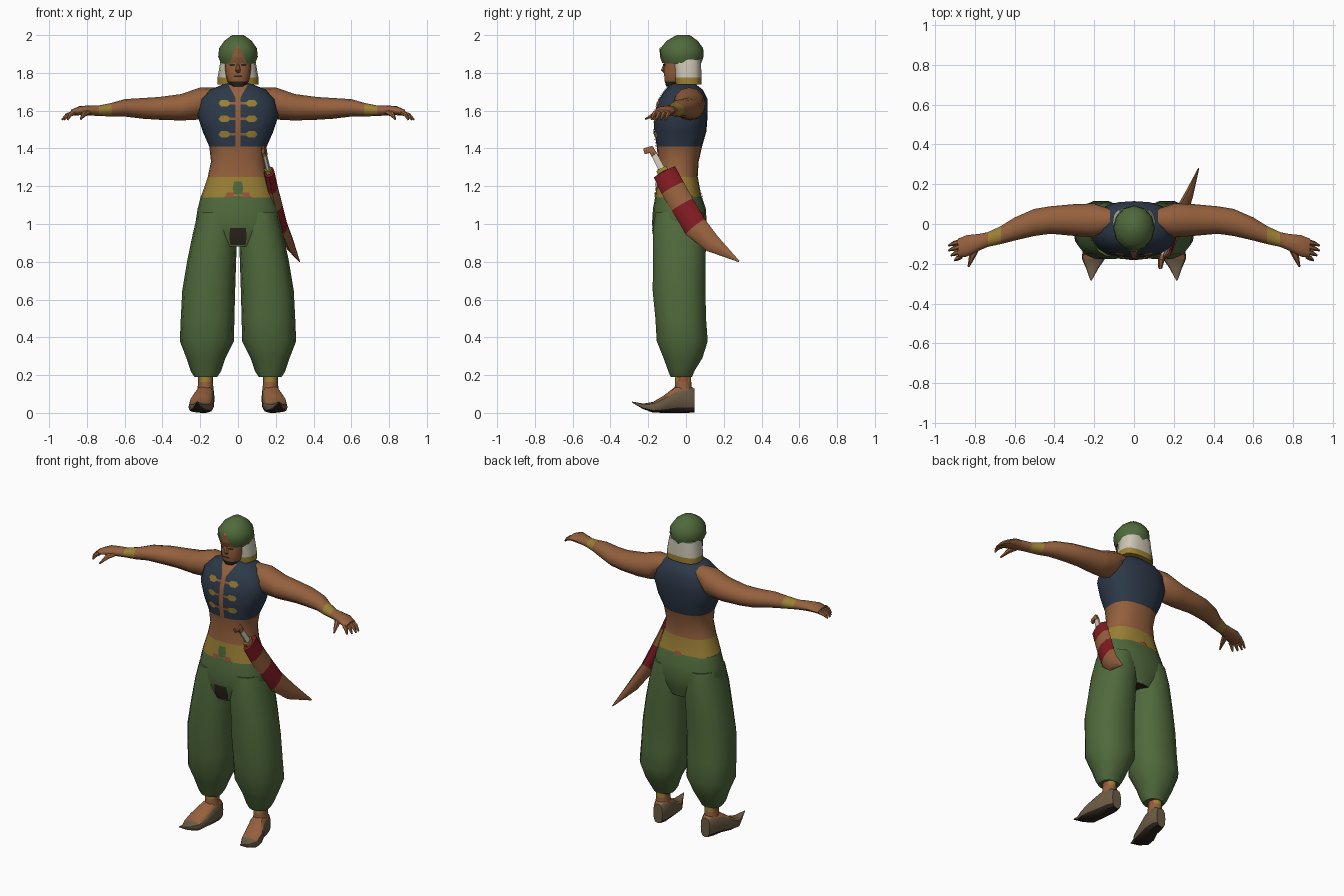
import bpy, bmesh, math
from mathutils import Vector
from mathutils.bvhtree import BVHTree

cube = bpy.data.objects.get("Cube")
if cube:
    bpy.data.objects.remove(cube, do_unlink=True)

X, Y, Z = Vector((1, 0, 0)), Vector((0, 1, 0)), Vector((0, 0, 1))
COLOURS = {
    "skin": (.30, .118, .047), "green cloth": (.08, .142, .045),
    "navy cloth": (.026, .041, .066), "gold": (.33, .215, .035),
    "red": (.22, .011, .015), "cream cloth": (.6, .56, .45),
    "dark brown": (.025, .018, .012), "shoe leather": (.15, .107, .061),
    "rust": (.32, .09, .04),
}
MATS = {}
for label, rgb in COLOURS.items():
    mat = bpy.data.materials.new(label)
    mat.use_nodes = True
    mat.diffuse_color = (*rgb, 1)
    shader = mat.node_tree.nodes["Principled BSDF"]
    shader.inputs["Base Color"].default_value = (*rgb, 1)
    shader.inputs["Roughness"].default_value = .9
    MATS[label] = mat


def finish(name, bm, rule, mirror=False, angle=50):
    """Turn a bmesh into an object, colouring each face by the rule."""
    mesh = bpy.data.meshes.new(name)
    used = []
    bm.normal_update()
    for face in bm.faces:
        label = rule if isinstance(rule, str) else rule(face.calc_center_median(), face.normal)
        if label not in used:
            used.append(label)
            mesh.materials.append(MATS[label])
        face.material_index = used.index(label)
    bm.to_mesh(mesh)
    bm.free()
    obj = bpy.data.objects.new(name, mesh)
    bpy.context.collection.objects.link(obj)
    bpy.ops.object.select_all(action='DESELECT')
    obj.select_set(True)
    bpy.context.view_layer.objects.active = obj
    bpy.ops.object.shade_smooth_by_angle(angle=math.radians(angle))
    if mirror:
        obj.modifiers.new("Mirror", 'MIRROR').use_mirror_merge = False
    return obj


def sweep(name, sections, rule, axis=None, side=X, sides=12, power=2, **options):
    """Skin rounded rings along sections of (x, y, z, radius along side, other radius)."""
    bm = bmesh.new()
    points = [Vector(s[:3]) for s in sections]
    rings = []
    for i, (point, s) in enumerate(zip(points, sections)):
        along = axis or (points[min(i + 1, len(points) - 1)] - points[max(i - 1, 0)]).normalized()
        u = (side - along * side.dot(along)).normalized()
        v = along.cross(u)
        ring = []
        for k in range(sides):
            a = math.tau * k / sides
            c, d = (math.copysign(abs(w) ** (2 / power), w) for w in (math.cos(a), math.sin(a)))
            ring.append(bm.verts.new(point + u * c * s[3] + v * d * s[4]))
        rings.append(ring)
    for low, high in zip(rings, rings[1:]):
        for k in range(sides):
            j = (k + 1) % sides
            bm.faces.new((low[k], low[j], high[j], high[k]))
    bm.faces.new(rings[0])
    bm.faces.new(rings[-1])
    bmesh.ops.recalc_face_normals(bm, faces=bm.faces)
    return finish(name, bm, rule, **options)


def patch(name, target, rows, label, facing=-1, mirror=False, cols=4, steps=4):
    """Lay a thin painted plate on a part; rows are (z, x start, x end), rising."""
    mesh = target.data
    tree = BVHTree.FromPolygons([v.co for v in mesh.vertices], [p.vertices[:] for p in mesh.polygons])
    fine = [rows[0]]
    for low, high in zip(rows, rows[1:]):
        fine += [[p + (q - p) * t / steps for p, q in zip(low, high)] for t in range(1, steps + 1)]
    bm = bmesh.new()
    grid = []
    for z, start, end in fine:
        line = []
        for c in range(cols + 1):
            origin = Vector((start + (end - start) * c / cols, facing, z))
            hit = tree.ray_cast(origin, Y * -facing)[0] or tree.find_nearest(origin)[0]
            line.append(bm.verts.new(hit + Y * facing * .005))
        grid.append(line)
    for low, high in zip(grid, grid[1:]):
        for c in range(cols):
            quad = [low[c], low[c + 1], high[c + 1], high[c]]
            bm.faces.new(quad if facing < 0 else quad[::-1])
    return finish(name, bm, label, mirror)


# Torso: sash, bare waist and vest
torso = sweep("torso", [
    (0, -.04, 1.14, .197, .123), (0, -.045, 1.25, .16, .107), (0, -.04, 1.33, .143, .107),
    (0, -.035, 1.41, .152, .12), (0, -.03, 1.49, .187, .138), (0, -.027, 1.58, .216, .142),
    (0, -.015, 1.66, .2, .13), (0, -.01, 1.71, .15, .1), (0, -.015, 1.745, .065, .06)],
    lambda c, n: "gold" if c.z < 1.25 else "skin" if c.z < 1.41 else "navy cloth",
    axis=Z, sides=20, power=2.4)
patch("vest_opening", torso, [(1.41, -.014, .014), (1.67, -.014, .014), (1.735, -.05, .05)], "skin")
for i in range(3):
    z = 1.475 + i * .082
    patch(f"vest_link_{i}", torso, [(z - .006, -.045, .045), (z + .006, -.045, .045)], "skin")
    patch(f"vest_fastener_{i}", torso,
          [(z - .018, .058, .088), (z, .036, .104), (z + .018, .058, .088)], "gold", mirror=True)
patch("sash_knot", torso, [(1.155, -.02, .02), (1.19, -.028, .028), (1.225, -.02, .02)], "green cloth")
patch("sash_tail", torso, [(1.142, .025, .065), (1.168, .02, .06)], "rust", mirror=True)
patch("sash_back_mark", torso, [(1.142, -.03, .03), (1.165, -.02, .02)], "rust", facing=1)

# Baggy trousers
hips = sweep("trouser_hips", [
    (0, -.035, .88, .1, .12), (0, -.035, .94, .19, .135), (0, -.035, 1, .226, .145),
    (0, -.035, 1.08, .214, .14), (0, -.04, 1.15, .196, .122)],
    lambda c, n: "dark brown" if n.z < -.9 else "green cloth", axis=Z, sides=20, power=2.3)
patch("crotch_patch", hips, [(.89, -.04, .04), (.93, -.046, .046), (.98, -.042, .042)], "dark brown")
sweep("trouser_legs", [
    (.17, -.025, .19, .06, .058), (.17, -.025, .22, .08, .07), (.17, -.016, .29, .103, .105),
    (.165, -.02, .38, .143, .138), (.161, -.028, .5, .142, .137), (.155, -.037, .65, .14, .143),
    (.14, -.035, .8, .13, .142), (.122, -.035, .95, .117, .144), (.108, -.035, 1.06, .104, .13)],
    "green cloth", axis=Z, sides=14, power=2.3, mirror=True)

# Ankles and curled shoes
sweep("ankles", [
    (.172, -.015, .1, .045, .05), (.172, -.015, .163, .039, .045),
    (.172, -.015, .188, .039, .044), (.172, -.015, .23, .04, .045)],
    lambda c, n: "skin" if c.z < .16 else "gold" if abs(n.x) < .7 else "rust",
    axis=Z, sides=10, mirror=True)


def shoe_colour(c, n):
    if n.z < -.45:
        return "dark brown"
    return "skin" if n.z > .45 and c.z > .06 else "shoe leather"


sweep("shoes", [
    (.168, .045, .065, .032, .062), (.17, .01, .075, .046, .075), (.178, -.055, .07, .052, .07),
    (.196, -.12, .045, .062, .045), (.204, -.175, .03, .058, .028),
    (.21, -.225, .034, .03, .015), (.216, -.285, .057, .003, .003)],
    shoe_colour, axis=Y, sides=12, power=2.8, mirror=True, angle=40)

# Arms with wristbands
sweep("arms", [
    (.12, .02, 1.682, .055, .04), (.2, .018, 1.638, .085, .085), (.3, .02, 1.618, .08, .07),
    (.42, .02, 1.612, .069, .06), (.5, .008, 1.612, .068, .055), (.6, -.025, 1.615, .058, .046),
    (.67, -.056, 1.605, .045, .036), (.735, -.078, 1.6, .037, .028), (.78, -.092, 1.601, .042, .027),
    (.84, -.11, 1.6, .054, .024), (.885, -.122, 1.588, .048, .016)],
    lambda c, n: "gold" if .67 < c.x < .735 else "skin", axis=X, side=Y, sides=12, mirror=True)
for i in range(4):
    y = -.088 - i * .025
    reach = (.052, .052, .04, .022)[i]
    sweep(f"finger_{i}", [
        (.87, y, 1.59, .014, .013), (.875 + reach * .6, y - .01, 1.577, .012, .011),
        (.88 + reach, y - .02, 1.552, .005, .005)], "skin", side=Y, sides=6, mirror=True)
sweep("thumbs", [
    (.79, -.11, 1.595, .02, .016), (.815, -.165, 1.582, .016, .013),
    (.832, -.215, 1.555, .005, .005)], "skin", sides=6, mirror=True)

# Neck, head and face
sweep("neck", [(0, -.015, 1.7, .06, .055), (0, -.025, 1.8, .055, .055)], "skin", axis=Z, sides=10)
head = sweep("head", [
    (0, -.075, 1.728, .032, .03), (0, -.062, 1.755, .056, .052), (0, -.05, 1.8, .068, .068),
    (0, -.035, 1.86, .074, .082), (0, -.03, 1.92, .075, .08)],
    lambda c, n: "dark brown" if c.z < 1.755 else "skin", axis=Z, sides=14, power=2.3)
sweep("nose", [
    (0, -.113, 1.848, .006, .006), (0, -.122, 1.815, .014, .012), (0, -.112, 1.8, .01, .006)],
    "skin", axis=Z, sides=6)
patch("eyes", head, [(1.836, .018, .042), (1.846, .016, .046)], "dark brown", mirror=True)
patch("mouth", head, [(1.778, -.024, .024), (1.786, -.02, .02)], "dark brown")

# Head cloth with gold hem, and turban
sweep("head_cloth", [
    (0, .012, 1.738, .108, .07), (0, .01, 1.775, .108, .073), (0, .004, 1.87, .092, .077)],
    lambda c, n: "gold" if c.z < 1.775 else "cream cloth", axis=Z, sides=14, power=2.8)
turban = sweep("turban", [
    (0, -.02, 1.85, .09, .1), (0, -.02, 1.885, .105, .113), (0, -.022, 1.93, .1, .113),
    (0, -.02, 1.97, .072, .082), (0, -.015, 2, .03, .035)],
    "green cloth", axis=Z, sides=12)
patch("turban_opening", turban, [(1.853, -.045, .045), (1.89, -.03, .03), (1.93, -.004, .004)], "skin")
patch("turban_jewel", turban, [(1.9, -.006, .006), (1.92, -.016, .016), (1.94, -.005, .005)], "rust")

# Curved scabbard and hilt on the left hip
sweep("scabbard", [
    (.165, -.115, 1.275, .028, .063), (.182, -.07, 1.19, .03, .066), (.205, -.02, 1.1, .03, .066),
    (.236, .05, .985, .028, .064), (.275, .14, .895, .022, .048), (.325, .28, .802, .003, .004)],
    lambda c, n: "red" if c.z > 1.19 or .985 < c.z < 1.1 else "skin", sides=8)
sweep("sword_grip", [(.16, -.125, 1.285, .014, .02), (.14, -.17, 1.37, .013, .018)],
      "cream cloth", sides=6)
sweep("sword_guard", [(.162, -.121, 1.275, .022, .034), (.158, -.13, 1.292, .022, .034)],
      "gold", sides=6)
sweep("sword_pommel", [
    (.141, -.167, 1.365, .016, .02), (.136, -.185, 1.395, .016, .022),
    (.132, -.222, 1.385, .01, .018)], "skin", sides=6)
